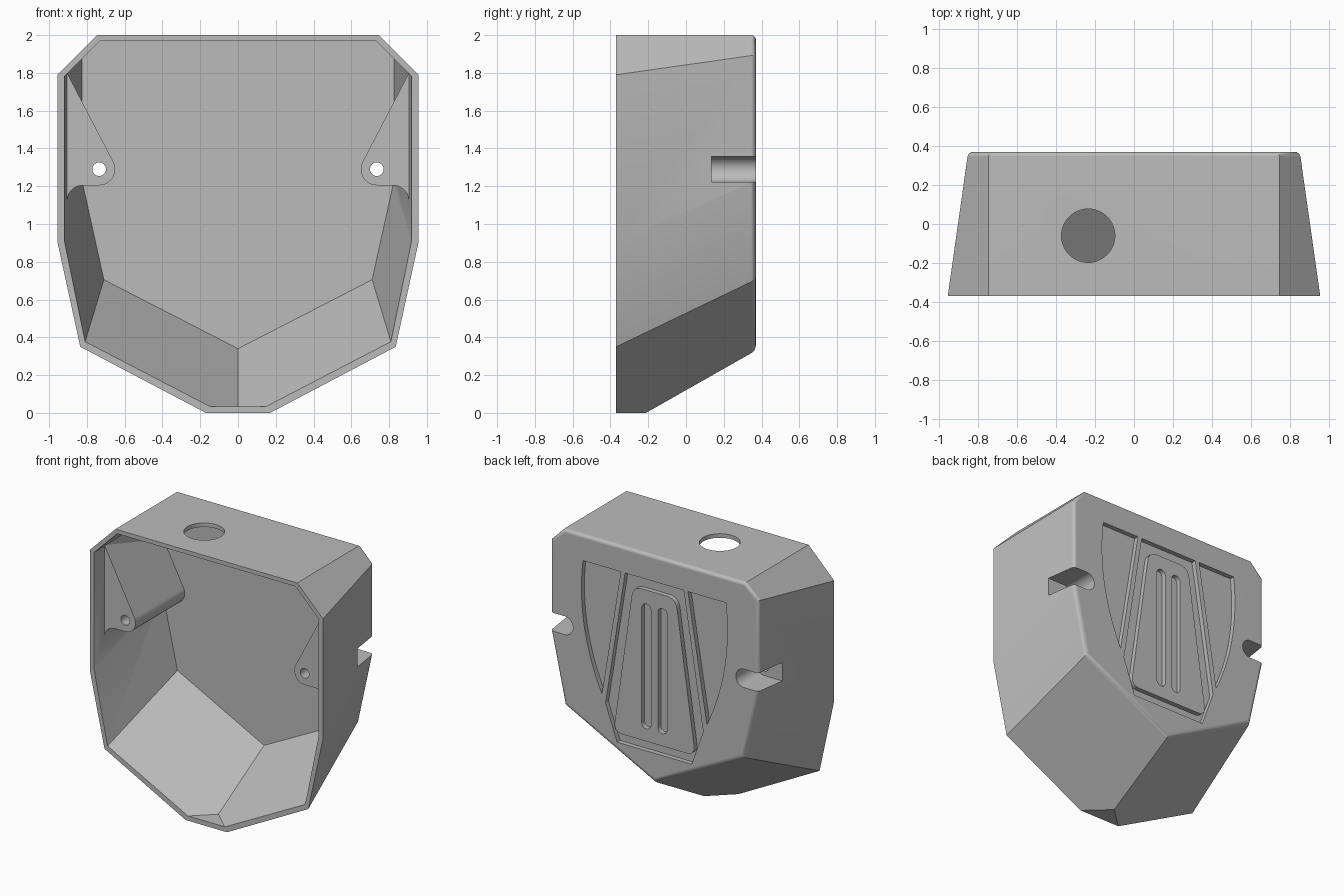
import bpy, bmesh, math
from mathutils import Vector

if "Cube" in bpy.data.objects:
    bpy.data.objects.remove(bpy.data.objects["Cube"])

FRONT, BACK = -0.37, 0.37
BACK_INNER = 0.305
POCKET = 0.035

grey = bpy.data.materials.new("plain_grey")
grey.diffuse_color = (0.5, 0.5, 0.5, 1)
grey.use_nodes = True
grey.node_tree.nodes["Principled BSDF"].inputs["Base Color"].default_value = grey.diffuse_color


def finish(bm, name):
    bmesh.ops.recalc_face_normals(bm, faces=bm.faces)
    me = bpy.data.meshes.new(name)
    bm.to_mesh(me)
    bm.free()
    ob = bpy.data.objects.new(name, me)
    bpy.context.collection.objects.link(ob)
    me.materials.append(grey)
    return ob


def hull(name, pts, round_back=0.0):
    """Faceted bowl solid from its right-hand corner points."""
    bm = bmesh.new()
    for x, y, z in pts:
        for sx in ((1, -1) if x else (1,)):
            bm.verts.new((sx * x, y, z))
    bmesh.ops.convex_hull(bm, input=bm.verts)
    bmesh.ops.dissolve_limit(bm, angle_limit=math.radians(2.5),
                             verts=bm.verts, edges=bm.edges)
    if round_back:
        edges = [e for e in bm.edges if all(v.co.y > BACK - 0.001 for v in e.verts)]
        bmesh.ops.bevel(bm, geom=edges, offset=round_back, segments=4,
                        profile=0.5, affect='EDGES')
    return finish(bm, name)


def prism(name, pts, y0, y1, sx=1):
    """Profile in x-z extruded along y, optionally mirrored."""
    bm = bmesh.new()
    face = bm.faces.new([bm.verts.new((sx * x, y0, z)) for x, z in pts])
    out = bmesh.ops.extrude_face_region(bm, geom=[face])
    for v in out["geom"]:
        if isinstance(v, bmesh.types.BMVert):
            v.co.y = y1
    return finish(bm, name)


def arc(cx, cz, r, a0, a1, n=12):
    return [(cx + r * math.cos(math.radians(a0 + (a1 - a0) * i / n)),
             cz + r * math.sin(math.radians(a0 + (a1 - a0) * i / n)))
            for i in range(n + 1)]


def rounded(pts, r, n=6):
    """Round the corners of a convex profile."""
    out = []
    for i, p in enumerate(pts):
        p = Vector(p)
        a = p + (Vector(pts[i - 1]) - p).normalized() * r
        b = p + (Vector(pts[(i + 1) % len(pts)]) - p).normalized() * r
        for k in range(n + 1):
            t = k / n
            out.append(tuple((1 - t) ** 2 * a + 2 * t * (1 - t) * p + t * t * b))
    return out


def cut(target, tool):
    mod = target.modifiers.new("cut", 'BOOLEAN')
    mod.operation, mod.solver, mod.object = 'DIFFERENCE', 'EXACT', tool
    bpy.context.view_layer.objects.active = target
    bpy.ops.object.modifier_apply(modifier=mod.name)
    bpy.data.objects.remove(tool)


# Outer shell
housing = hull("housing", [
    (0.745, FRONT, 2), (0.955, FRONT, 1.79), (0.955, FRONT, 0.9),
    (0.835, FRONT, 0.35), (0.17, FRONT, 0), (0, -0.212, 0),
    (0.745, BACK, 2), (0.85, BACK, 1.895), (0.85, BACK, 1.23),
    (0.735, BACK, 0.705), (0, BACK, 0.33)], round_back=0.025)

# Cavity, open at the front
f = FRONT
cavity = hull("cavity_cutter", [
    (0.73, f, 1.97), (0.92, f, 1.78), (0.92, f, 0.91),
    (0.81, f, 0.375), (0.155, f, 0.035), (0, -0.23, 0.035),
    (0.73, BACK_INNER, 1.97), (0.825, BACK_INNER, 1.875),
    (0.825, BACK_INNER, 1.225), (0.71, BACK_INNER, 0.705), (0, BACK_INNER, 0.34)])
# Push the open end a hair past the rim
for v in cavity.data.vertices:
    if v.co.y < FRONT + 0.001:
        v.co.y -= 0.004

# Screw bosses are left standing in the cavity
BX, BZ = 0.735, 1.29
boss = (arc(BX, BZ, 0.085, 152.5, 270) + arc(0.82, 1.12, 0.085, 90, 0)
        + [(1.1, 1.12), (1.1, 2.174)])
for sx in (1, -1):
    cut(cavity, prism("boss", boss, -0.27, 0.5, sx))
cut(housing, cavity)

# Screw holes and the side slots behind them
slot = arc(BX, BZ, 0.068, 90, 270, 16) + [(1.1, BZ - 0.068), (1.1, BZ + 0.068)]
hole = arc(BX, BZ, 0.036, 0, 360, 24)[:-1]
for sx in (1, -1):
    cut(housing, prism("slot_cutter", slot, 0.135, 0.5, sx))
    cut(housing, prism("hole_cutter", hole, -0.5, 0.3, sx))

# Cable hole in the top
bm = bmesh.new()
bmesh.ops.create_cone(bm, cap_ends=True, segments=48, radius1=0.137,
                      radius2=0.137, depth=0.3)
bmesh.ops.translate(bm, verts=bm.verts, vec=(-0.235, -0.06, 2))
cut(housing, finish(bm, "cable_hole_cutter"))

# Curved side pockets in the back
p0, p1, p2 = Vector((0.585, 1.81)), Vector((0.6425, 1.3225)), Vector((0.43, 0.865))
curve = [tuple((1 - t) ** 2 * p0 + 2 * t * (1 - t) * p1 + t * t * p2)
         for t in (i / 16 for i in range(17))]
for sx in (1, -1):
    cut(housing, prism("side_pocket_cutter", [(0.275, 1.81)] + curve,
                       BACK - POCKET, 0.5, sx))

# Centre pocket with a raised rounded panel
pocket = prism("centre_pocket_cutter",
               [(0.24, 1.81), (0.4, 0.805), (0.305, 0.54),
                (-0.305, 0.54), (-0.4, 0.805), (-0.24, 1.81)], BACK - POCKET, 0.5)
panel = rounded([(0.175, 1.73), (0.335, 0.61), (-0.335, 0.61), (-0.175, 1.73)], 0.075)
cut(pocket, prism("panel", panel, 0.2, BACK))
cut(housing, pocket)

# Two long grooves in the panel
groove = arc(0.066, 1.59, 0.038, 0, 180) + arc(0.066, 0.74, 0.038, 180, 360)
for sx in (1, -1):
    cut(housing, prism("groove_cutter", groove, BACK - POCKET, 0.5, sx))

# Smooth the rounded parts, keep the facets crisp
bpy.ops.object.select_all(action='DESELECT')
housing.select_set(True)
bpy.context.view_layer.objects.active = housing
bpy.ops.object.shade_smooth_by_angle(angle=math.radians(26))
weighted = housing.modifiers.new("weighted_normals", 'WEIGHTED_NORMAL')
weighted.keep_sharp = True
